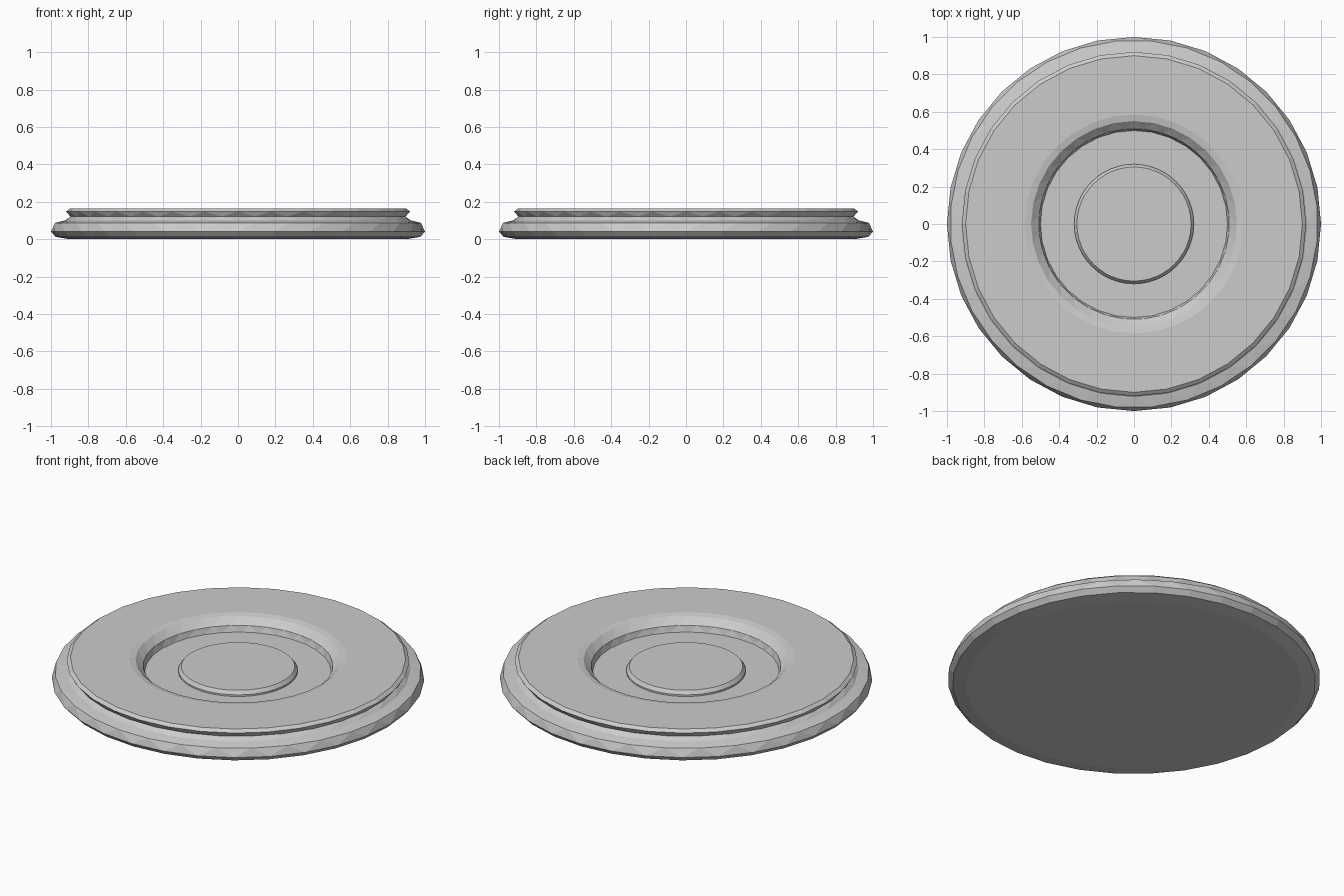
import bpy, bmesh
from math import sin, cos, pi

if "Cube" in bpy.data.objects:
    bpy.data.objects.remove(bpy.data.objects["Cube"])


def lathe(name, profile, sides):
    """Revolve (radius, z, phase) points; phase is in side steps and twists the facets."""
    bm = bmesh.new()
    rings = []
    for r, z, phase in profile:
        rings.append([bm.verts.new((r * cos(2 * pi * (i + phase) / sides),
                                    r * sin(2 * pi * (i + phase) / sides), z))
                      for i in range(sides)])
    for a, b in zip(rings, rings[1:]):
        for i in range(sides):
            j = (i + 1) % sides
            bm.faces.new((a[i], a[j], b[j]))
            bm.faces.new((a[i], b[j], b[i]))
    # flat caps at both ends of the profile
    bm.faces.new(list(reversed(rings[0])))
    bm.faces.new(rings[-1])
    bmesh.ops.recalc_face_normals(bm, faces=bm.faces)
    mesh = bpy.data.meshes.new(name)
    bm.to_mesh(mesh)
    bm.free()
    obj = bpy.data.objects.new(name, mesh)
    bpy.context.collection.objects.link(obj)
    return obj


# round plate: underside, bulged rim, cove, top lip, then down into the recess
plate = [
    (0.90, 0.0, 0), (0.975, 0.012, 0), (1.0, 0.04, 0), (0.983, 0.087, -0.5),
    (0.925, 0.10, -1), (0.90, 0.12, -1.5), (0.92, 0.148, -2), (0.90, 0.163, -2),
    (0.585, 0.163, -2), (0.55, 0.156, -2), (0.51, 0.12, -2.5), (0.50, 0.085, -3),
]
lathe("plate", plate, 32)

# raised button in the middle of the recess
lathe("centre_button", [(0.32, 0.08, 0), (0.32, 0.095, 0), (0.305, 0.115, 0)], 48)
